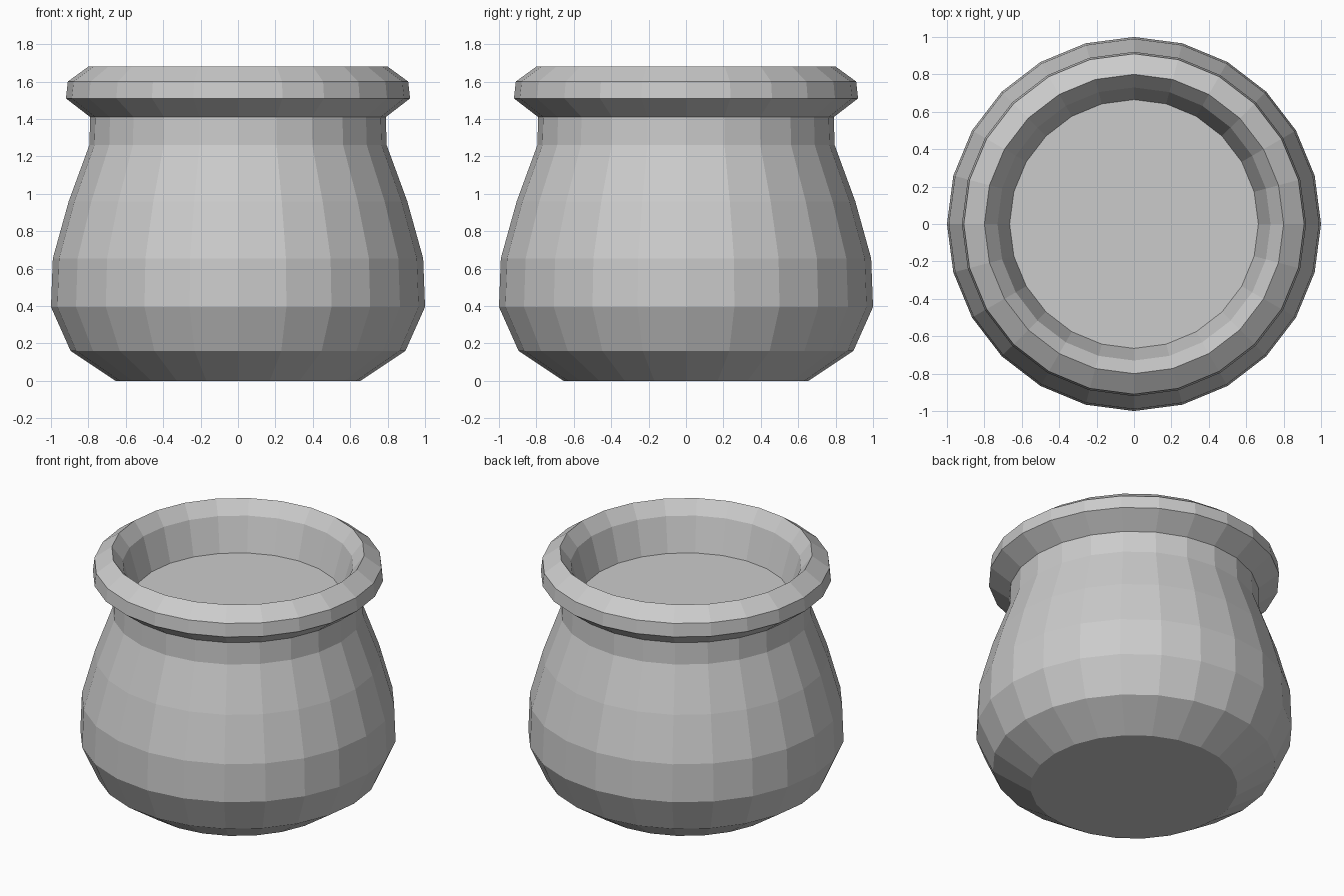
import bpy, bmesh
from math import cos, sin, tau

if "Cube" in bpy.data.objects:
    bpy.data.objects.remove(bpy.data.objects["Cube"])

SIDES = 24


def lathe(name, profile):
    """Revolve an (radius, z) profile about z and close both ends with flat discs."""
    bm = bmesh.new()
    rings = [[bm.verts.new((r * cos(tau * i / SIDES), r * sin(tau * i / SIDES), z))
              for i in range(SIDES)] for r, z in profile]
    for low, high in zip(rings, rings[1:]):
        for i in range(SIDES):
            j = (i + 1) % SIDES
            bm.faces.new((low[i], low[j], high[j], high[i]))
    bm.faces.new(rings[0][::-1])
    bm.faces.new(rings[-1])
    mesh = bpy.data.meshes.new(name)
    bm.to_mesh(mesh)
    bm.free()
    obj = bpy.data.objects.new(name, mesh)
    bpy.context.collection.objects.link(obj)
    return obj


# Rounded belly, neck, flared lip, then the inside of the mouth down to the fill level
belly = [(0.655, 0), (0.895, 0.16), (1.0, 0.395), (0.99, 0.655), (0.905, 0.96)]
neck = [(0.795, 1.26), (0.79, 1.41)]
lip = [(0.92, 1.51), (0.91, 1.60), (0.80, 1.68)]
mouth = [(0.73, 1.59), (0.665, 1.36)]
lathe("pot", belly + neck + lip + mouth)
